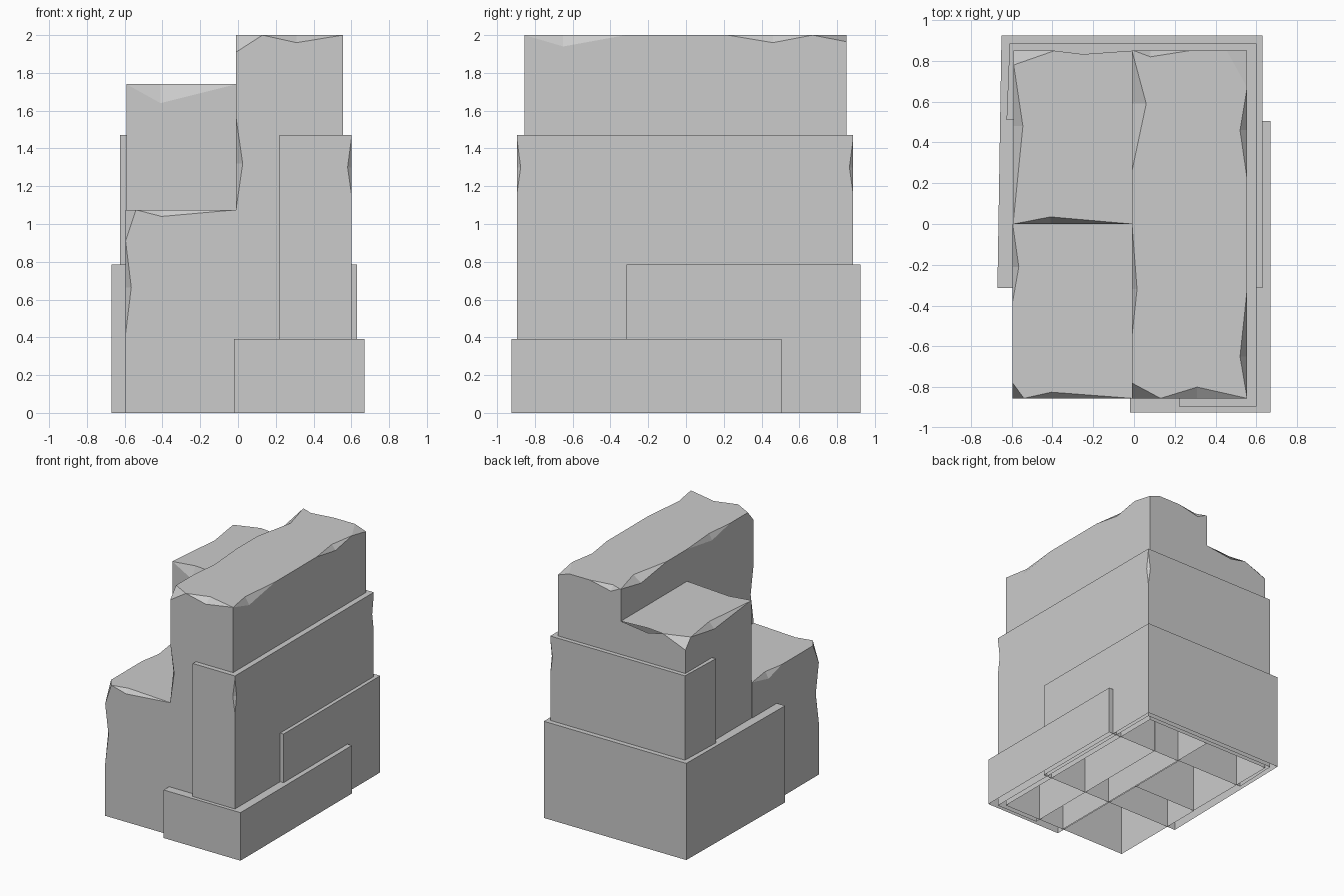
import bpy, bmesh
from mathutils import Vector as V

if "Cube" in bpy.data.objects:
    bpy.data.objects.remove(bpy.data.objects["Cube"])


def prism(name, outline, height):
    bm = bmesh.new()
    bottom = bm.faces.new([bm.verts.new((x, y, 0)) for x, y in outline])
    top = bmesh.ops.extrude_face_region(bm, geom=[bottom], use_keep_orig=True)["geom"]
    bmesh.ops.translate(bm, vec=(0, 0, height), verts=[g for g in top if isinstance(g, bmesh.types.BMVert)])
    bmesh.ops.recalc_face_normals(bm, faces=bm.faces)
    me = bpy.data.meshes.new(name)
    bm.to_mesh(me)
    bm.free()
    ob = bpy.data.objects.new(name, me)
    bpy.context.collection.objects.link(ob)
    return ob


def cut_corner(ob, a, b, c, corner):
    a, b, c = V(a), V(b), V(c)
    n = (b - a).cross(c - a).normalized()
    if n.dot(V(corner) - a) < 0:
        n = -n
    bm = bmesh.new()
    bm.from_mesh(ob.data)
    r = bmesh.ops.bisect_plane(bm, geom=bm.verts[:] + bm.edges[:] + bm.faces[:],
                               plane_co=a, plane_no=n, clear_outer=True)
    bmesh.ops.holes_fill(bm, edges=[e for e in bm.edges if e.is_boundary])
    bmesh.ops.recalc_face_normals(bm, faces=bm.faces)
    bm.to_mesh(ob.data)
    bm.free()


def chip(ob, p, q, d1, d2, k=0.2):
    """Knock a wedge out of edge p-q, dipping to d1 and d2 on its two faces."""
    p, q, d1, d2 = V(p), V(q), V(d1), V(d2)
    m = (d1 + d2) / 2
    bm = bmesh.new()
    for c in (p + (p - m) * k, q + (q - m) * k, d1 + (d1 - d2) * k, d2 + (d2 - d1) * k):
        bm.verts.new(c)
    bmesh.ops.convex_hull(bm, input=bm.verts)
    bmesh.ops.recalc_face_normals(bm, faces=bm.faces)
    me = bpy.data.meshes.new("chip_cutter")
    bm.to_mesh(me)
    bm.free()
    cutter = bpy.data.objects.new("chip_cutter", me)
    cutter.hide_render = True
    bpy.context.collection.objects.link(cutter)
    mod = ob.modifiers.new("chip", "BOOLEAN")
    mod.operation, mod.solver, mod.object = "DIFFERENCE", "EXACT", cutter
    bpy.context.view_layer.objects.active = ob
    bpy.ops.object.modifier_apply(modifier=mod.name)
    bpy.data.objects.remove(cutter)


def open_bottom(ob):
    bm = bmesh.new()
    bm.from_mesh(ob.data)
    bmesh.ops.delete(bm, geom=[f for f in bm.faces if all(v.co.z < 1e-4 for v in f.verts)],
                     context="FACES_ONLY")
    bm.to_mesh(ob.data)
    bm.free()


def pillar(name, x0, x1, y0, y1, z, corners, tops, uprights):
    ob = prism(name, [(x0, y0), (x1, y0), (x1, y1), (x0, y1)], z)
    for ix, iy, dx, dy, dz in corners:        # chipped top corners
        x, y = (x0, x1)[ix], (y0, y1)[iy]
        sx, sy = (1, -1)[ix], (1, -1)[iy]
        cut_corner(ob, (x + sx * dx, y, z), (x, y + sy * dy, z), (x, y, z - dz), (x, y, z))
    for side, a, b, mid, inset, drop in tops:  # chipped top edges
        def pt(t, i, h):
            return {"L": (x0 + i, t, h), "R": (x1 - i, t, h),
                    "F": (t, y0 + i, h), "B": (t, y1 - i, h)}[side]
        chip(ob, pt(a, 0, z), pt(b, 0, z), pt(mid, inset, z), pt(mid, 0, z - drop))
    for ix, iy, a, b, dx, dy in uprights:     # chipped vertical edges
        x, y, m = (x0, x1)[ix], (y0, y1)[iy], (a + b) / 2
        chip(ob, (x, y, a), (x, y, b), (x + (1, -1)[ix] * dx, y, m), (x, y + (1, -1)[iy] * dy, m))
    open_bottom(ob)


# Stone pillars with broken edges
pillar("low_front_pillar", -.595, -.01, -.855, 0, 1.075,
       [(0, 0, .055, .075, .165)],
       [("F", -.54, -.01, -.405, .03, .035), ("L", -.38, 0, -.21, .03, .05)],
       [(0, 0, .42, .91, .03, .04)])
pillar("middle_back_pillar", -.59, -.01, 0, .85, 1.74,
       [(0, 1, .2, .07, .08)],
       [("F", -.59, -.01, -.41, .035, .1), ("L", .03, .78, .48, .045, .05),
        ("B", -.39, -.01, -.25, .017, .03)], [])
pillar("tall_right_pillar", -.01, .555, -.855, .85, 2.0,
       [(0, 0, .14, .075, .09), (1, 1, .1, .18, .035)],
       [("F", .13, .555, .31, .055, .04), ("L", .26, .85, .59, .07, .05),
        ("L", -.55, 0, -.32, .025, .05), ("R", .22, .67, .46, .035, .04),
        ("R", -.855, -.32, -.65, .035, .06), ("B", 0, .27, .08, .03, .04)],
       [(0, 0, 1.08, 1.56, .035, .04)])

# Overlapping stepped plinths around the pillars
plinths = [
    ("low_plinth", .39, [(-.02, -.925), (.67, -.925), (.67, .505), (-.02, .505)]),
    ("middle_plinth", .785, [(-.67, -.315), (.63, -.315), (.63, .925), (-.65, .925)]),
    ("tall_plinth", 1.47, [(.22, -.895), (.6, -.895), (.6, .885), (-.61, .885), (-.625, .51), (.22, .51)]),
]
for name, h, outline in plinths:
    ob = prism(name, outline, h)
    if name == "tall_plinth":
        for y, s in ((-.895, 1), (.885, -1)):
            chip(ob, (.6, y, 1.16), (.6, y, 1.45), (.58, y, 1.3), (.6, y + s * .02, 1.3))
    open_bottom(ob)
